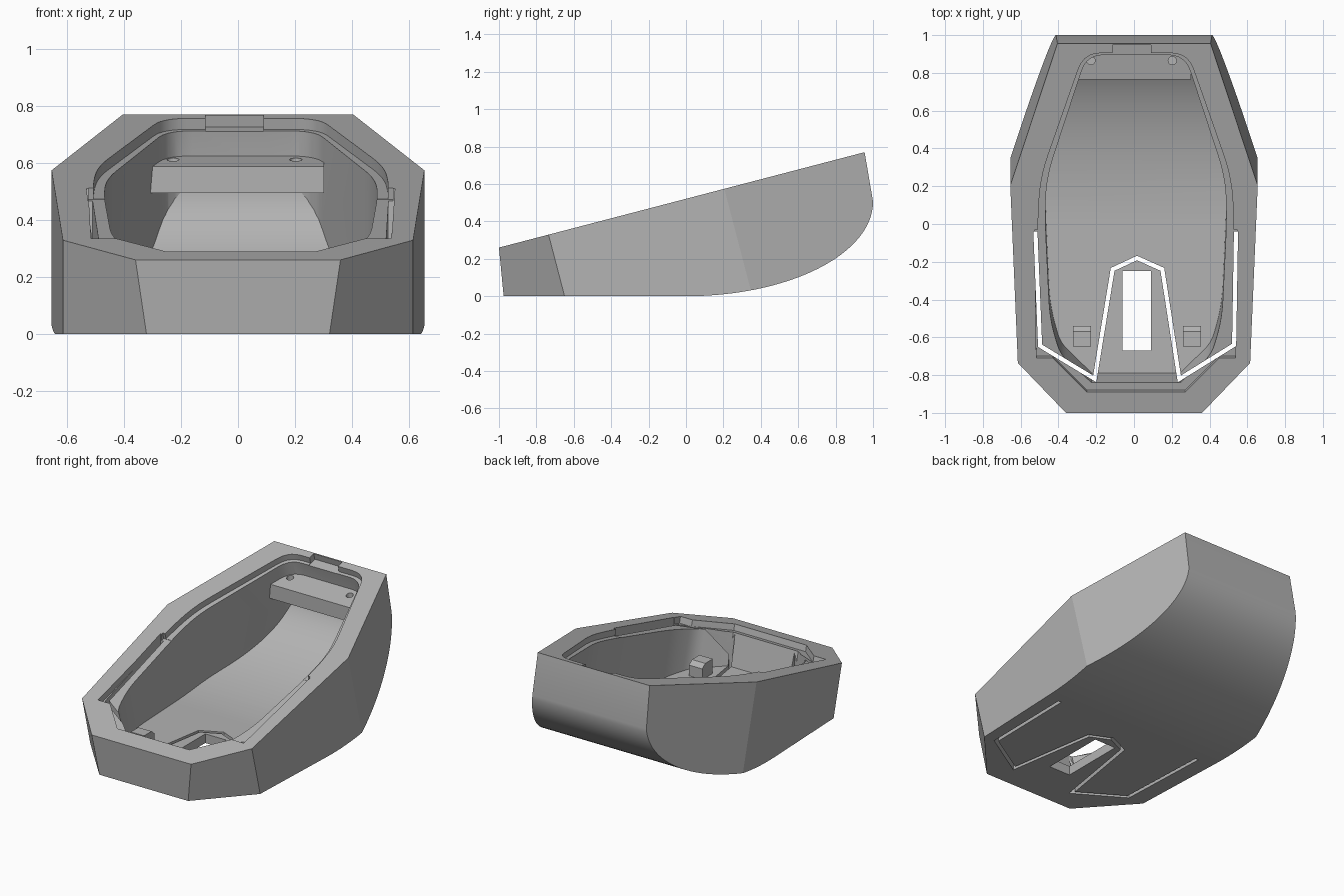
import bpy, bmesh, math
from mathutils import Vector

if "Cube" in bpy.data.objects:
    bpy.data.objects.remove(bpy.data.objects["Cube"])

SLOPE = 0.2609                                   # tilt of the rim plane
N = Vector((0, -SLOPE, 1)).normalized()
CX = 0.01                                        # centre of the inner parts

gray = bpy.data.materials.new("light gray")
gray.diffuse_color = (0.45, 0.45, 0.45, 1)
gray.use_nodes = True
gray.node_tree.nodes["Principled BSDF"].inputs["Base Color"].default_value = gray.diffuse_color


def rim(x, y):
    return Vector((x, y, 0.26 + (y + 1) * SLOPE))


def loft(name, low, high):
    """Closed solid between two matching loops."""
    bm = bmesh.new()
    a = [bm.verts.new(p) for p in low]
    b = [bm.verts.new(p) for p in high]
    n = len(a)
    bm.faces.new(a)
    bm.faces.new(b)
    for i in range(n):
        j = (i + 1) % n
        bm.faces.new((a[i], a[j], b[j], b[i]))
    bmesh.ops.recalc_face_normals(bm, faces=bm.faces)
    me = bpy.data.meshes.new(name)
    bm.to_mesh(me)
    bm.free()
    ob = bpy.data.objects.new(name, me)
    me.materials.append(gray)
    bpy.context.collection.objects.link(ob)
    return ob


def rim_prism(name, pts, down, up=0.3):
    """Plan outline on the rim plane, extruded square to that plane."""
    return loft(name, [rim(*p) - N * down for p in pts], [rim(*p) + N * up for p in pts])


def side_prism(name, pts, x0, x1):
    return loft(name, [(x0, y, z) for y, z in pts], [(x1, y, z) for y, z in pts])


def box(name, x0, x1, y0, y1, z0, z1):
    return side_prism(name, [(y0, z0), (y1, z0), (y1, z1), (y0, z1)], x0, x1)


def boolean(ob, tool, op):
    m = ob.modifiers.new(op, 'BOOLEAN')
    m.operation, m.object, m.solver = op, tool, 'EXACT'
    bpy.context.view_layer.objects.active = ob
    bpy.ops.object.modifier_apply(modifier=m.name)
    bpy.data.objects.remove(tool)


def mirrored(half, cx=0.0):
    return [(cx + x, y) for x, y in half] + [(cx - x, y) for x, y in reversed(half)]


def fillet(pts, radii, steps=5):
    """Round the corners of an outline."""
    out = []
    for i, p in enumerate(pts):
        p, r = Vector(p), radii[i]
        a, b = Vector(pts[i - 1]) - p, Vector(pts[(i + 1) % len(pts)]) - p
        if r == 0:
            out.append(tuple(p))
            continue
        s, e = p + a.normalized() * r, p + b.normalized() * r
        for k in range(steps + 1):
            t = k / steps
            out.append(tuple(s * (1 - t) ** 2 + p * 2 * t * (1 - t) + e * t * t))
    return out


def bowl(ry, rz, zc, n=32):
    """Quarter ellipse from the flat bottom up to the back."""
    return [(ry * math.sin(k / n * math.pi / 2), zc - rz * math.cos(k / n * math.pi / 2))
            for k in range(n + 1)]


# Outer shell: side profile trimmed by the plan outline
shell = side_prism("shell", [(-1, 0.26), (-0.975, 0)] + bowl(1.0, 0.505, 0.505)
                   + [(0.955, 0.77)], -0.9, 0.9)
back_x = 0.405 - 0.25 / 0.755 * 0.3
plan = mirrored([(0.36 - 0.2885, -1.3), (0.615, -0.735), (0.655, 0.205), (back_x, 1.255)])
boolean(shell, rim_prism("trim", plan, 1.2), 'INTERSECT')

# Seating recess around the opening
half = [(0.26, -0.89), (0.45, -0.70), (0.50, -0.55), (0.52, 0.0), (0.505, 0.25), (0.275, 0.905)]
rad = [0, 0, 0.06, 0.1, 0.12, 0.09]
pts = fillet(mirrored(half, CX), rad + rad[::-1])
boolean(shell, rim_prism("recess", pts, 0.04), 'DIFFERENCE')

# Side pockets that widen the recess
pocket = mirrored([(0.527, -0.71), (0.535, -0.03)], CX)
boolean(shell, rim_prism("pocket", pocket, 0.042), 'DIFFERENCE')

# Main cavity with its curved floor
half = [(0.235, -0.85), (0.40, -0.70), (0.455, -0.52), (0.48, 0.0), (0.475, 0.23), (0.26, 0.885)]
rad = [0, 0.05, 0.1, 0.1, 0.12, 0.09]
pts = fillet(mirrored(half, CX), rad + rad[::-1])
cavity = rim_prism("cavity", pts, 1.2)
inner = [(-1.2, 0.06)] + bowl(0.945, 0.445, 0.505) + [(0.945, 1.5), (-1.2, 1.5)]
boolean(cavity, side_prism("floor_trim", inner, -0.9, 0.9), 'INTERSECT')
boolean(shell, cavity, 'DIFFERENCE')

# Catch notch in the back rim
boolean(shell, rim_prism("notch", [(-0.115, 0.87), (0.09, 0.87), (0.09, 0.948), (-0.115, 0.948)],
                         0.042), 'DIFFERENCE')

# Window in the floor
boolean(shell, box("window", -0.062, 0.09, -0.67, -0.25, -0.1, 0.2), 'DIFFERENCE')

# Narrow slot that runs round the tongue in the floor
path = [(-0.522, -0.04), (-0.497, -0.645), (-0.208, -0.82), (-0.113, -0.24), (0.016, -0.18),
        (0.15, -0.24), (0.24, -0.82), (0.53, -0.64), (0.54, -0.04)]
W = 0.011
left, right = [], []
for i, p in enumerate(path):
    p = Vector(p)
    d0 = (p - Vector(path[i - 1])).normalized() if i else None
    d1 = (Vector(path[i + 1]) - p).normalized() if i < len(path) - 1 else None
    d0, d1 = d0 or d1, d1 or d0
    n0, n1 = Vector((-d0.y, d0.x)), Vector((-d1.y, d1.x))
    m = (n0 + n1).normalized()
    m *= W / max(m.dot(n0), 0.4)
    left.append(p + m)
    right.append(p - m)
ring = left + right[::-1]
slot = loft("slot", [(p.x, p.y, -0.1) for p in ring], [(p.x, p.y, 0.6) for p in ring])
boolean(shell, slot, 'DIFFERENCE')

# Shelf at the back with two screw holes
shelf = side_prism("back_shelf", [(0.765, 0.495), (0.95, 0.495), (0.93, 0.628), (0.765, 0.588)],
                   -0.322, 0.302)
for x in (-0.228, 0.203):
    c = [(x + 0.022 * math.cos(k * math.pi / 8), 0.865 + 0.022 * math.sin(k * math.pi / 8))
         for k in range(16)]
    boolean(shelf, loft("hole", [(u, v, 0.54) for u, v in c], [(u, v, 0.8) for u, v in c]),
            'DIFFERENCE')

# Two hooked posts on the floor
for side, x in (("left", -0.275), ("right", 0.308)):
    side_prism(side + "_post", [(-0.648, 0.05), (-0.54, 0.05), (-0.54, 0.13), (-0.57, 0.155),
                                (-0.648, 0.155)], x - 0.048, x + 0.048)

for ob in bpy.context.scene.objects:
    bpy.ops.object.select_all(action='DESELECT')
    ob.select_set(True)
    bpy.context.view_layer.objects.active = ob
    bpy.ops.object.shade_smooth_by_angle(angle=math.radians(20))
